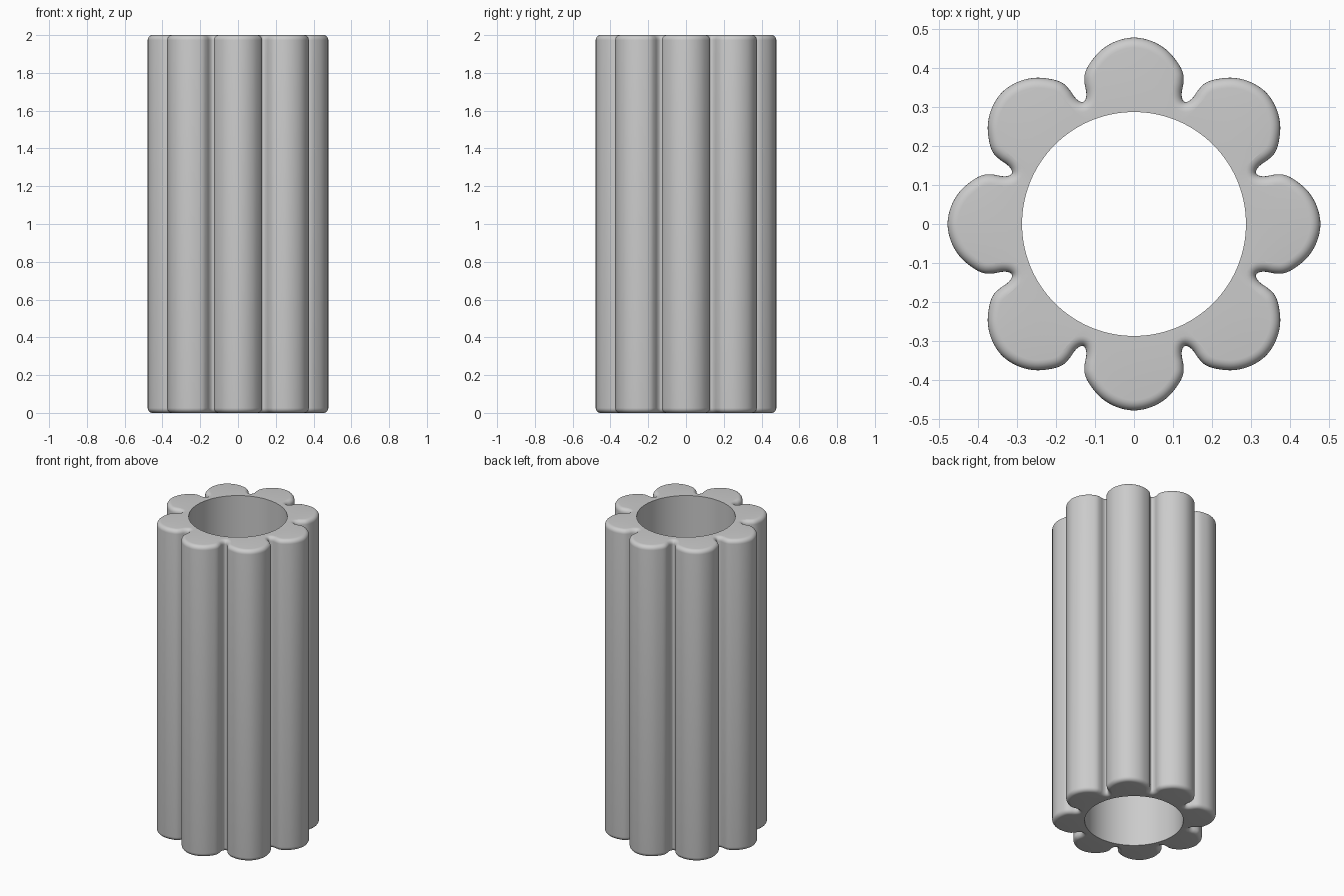
import bpy
import math
from mathutils import Vector

if "Cube" in bpy.data.objects:
    bpy.data.objects.remove(bpy.data.objects["Cube"])

HEIGHT, BORE, ROUND = 2.0, 0.287, 0.026
LOBES, SUB, STEPS = 8, 4, 6

# Half of one lobe, from its tip to the bottom of the groove (along, across)
half = [(0.478, 0.0), (0.469, 0.045), (0.446, 0.084), (0.412, 0.113),
        (0.385, 0.126), (0.360, 0.1265), (0.338, 0.1225), (0.322, 0.1235)]
groove = (0.313, 0.1297)

# Mirror the half lobe and repeat it around the axis
lobe = [(u, -v) for u, v in reversed(half[1:])] + half + [groove]
control = []
for k in range(LOBES):
    a = k * 2 * math.pi / LOBES
    c, s = math.cos(a), math.sin(a)
    control += [Vector((u * c - v * s, u * s + v * c)) for u, v in lobe]


def smooth_loop(pts, sub):
    """Closed Catmull-Rom curve through the points."""
    out, n = [], len(pts)
    for i in range(n):
        p0, p1, p2, p3 = (pts[(i + j) % n] for j in (-1, 0, 1, 2))
        for k in range(sub):
            t = k / sub
            out.append(0.5 * (2 * p1 + (p2 - p0) * t
                              + (2 * p0 - 5 * p1 + 4 * p2 - p3) * t * t
                              + (3 * p1 - p0 - 3 * p2 + p3) * t ** 3))
    return out


outline = smooth_loop(control, SUB)
n = len(outline)
normals = []
for i in range(n):
    d = (outline[(i + 1) % n] - outline[i - 1]).normalized()
    normals.append(Vector((d.y, -d.x)))


def offset_ring(inset, z):
    return [(p.x - m.x * inset, p.y - m.y * inset, z)
            for p, m in zip(outline, normals)]


def bore_ring(z):
    return [(*(p.normalized() * BORE), z) for p in outline]


# Rings: bore, rounded lower rim, rounded upper rim, bore
angles = [j * math.pi / 2 / STEPS for j in range(STEPS + 1)]
rings = [bore_ring(0)]
rings += [offset_ring(ROUND * (1 - math.sin(a)), ROUND * (1 - math.cos(a))) for a in angles]
rings += [offset_ring(ROUND * (1 - math.cos(a)), HEIGHT - ROUND * (1 - math.sin(a))) for a in angles]
rings.append(bore_ring(HEIGHT))

verts = [v for r in rings for v in r]
faces = []
R = len(rings)
for r in range(R):
    a, b = r * n, ((r + 1) % R) * n
    for i in range(n):
        j = (i + 1) % n
        faces.append((a + i, a + j, b + j, b + i))

# Lobed tube
mesh = bpy.data.meshes.new("lobed_tube")
mesh.from_pydata(verts, [], faces)
mesh.update()
tube = bpy.data.objects.new("lobed_tube", mesh)
bpy.context.collection.objects.link(tube)

grey = bpy.data.materials.new("light grey")
grey.diffuse_color = (0.6, 0.6, 0.6, 1)
grey.use_nodes = True
grey.node_tree.nodes["Principled BSDF"].inputs["Base Color"].default_value = grey.diffuse_color
mesh.materials.append(grey)

bpy.context.view_layer.objects.active = tube
tube.select_set(True)
bpy.ops.object.shade_smooth_by_angle(angle=math.radians(35))
